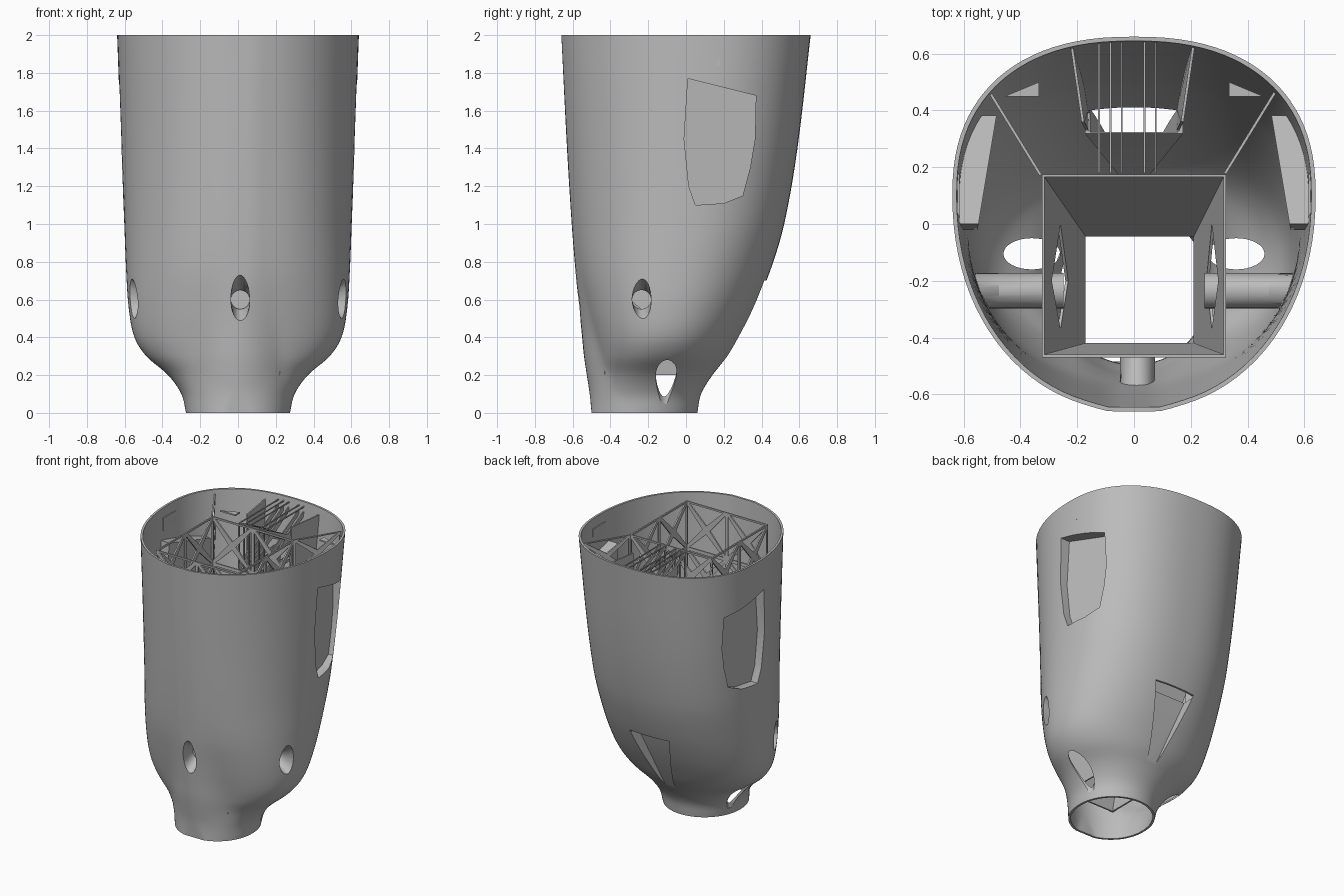
import bpy, bmesh
from math import sin, cos, pi, sqrt, copysign, radians
from mathutils import Vector

cube = bpy.data.objects.get("Cube")
if cube:
    bpy.data.objects.remove(cube, do_unlink=True)

COLOUR = (0.5, 0.5, 0.5, 1)
grey = bpy.data.materials.new("plain_grey")
grey.use_nodes = True
grey.diffuse_color = COLOUR
grey.node_tree.nodes["Principled BSDF"].inputs["Base Color"].default_value = COLOUR

def finish(bm, name):
    bmesh.ops.recalc_face_normals(bm, faces=bm.faces)
    mesh = bpy.data.meshes.new(name)
    bm.to_mesh(mesh)
    bm.free()
    mesh.materials.append(grey)
    ob = bpy.data.objects.new(name, mesh)
    bpy.context.collection.objects.link(ob)
    return ob

def boolean(target, cutter, operation="DIFFERENCE", keep=False):
    mod = target.modifiers.new("cut", "BOOLEAN")
    mod.operation, mod.object, mod.solver = operation, cutter, "EXACT"
    bpy.context.view_layer.objects.active = target
    bpy.ops.object.modifier_apply(modifier=mod.name)
    if not keep:
        bpy.data.objects.remove(cutter, do_unlink=True)

def loft(rings, name):
    bm = bmesh.new()
    rows = [[bm.verts.new(p) for p in ring] for ring in rings]
    n = len(rows[0])
    for a, b in zip(rows, rows[1:]):
        for i in range(n):
            j = (i + 1) % n
            bm.faces.new((a[i], a[j], b[j], b[i]))
    bm.faces.new(rows[0])
    bm.faces.new(rows[-1])
    return finish(bm, name)

def hull(points, name):
    bm = bmesh.new()
    for p in points:
        bm.verts.new(p)
    bmesh.ops.convex_hull(bm, input=bm.verts)
    bmesh.ops.dissolve_limit(bm, angle_limit=0.01, verts=bm.verts, edges=bm.edges)
    return finish(bm, name)

# Shell stations: z, half width, front of neck ridge, front of body, back, widest y
STATIONS = [
    (0, .275, -.5, -.5, .06, -.22), (.1, .3, -.51, -.485, .08, -.21),
    (.2, .37, -.525, -.47, .14, -.19), (.3, .485, -.54, -.48, .22, -.15),
    (.4, .548, -.55, -.5, .28, -.12), (.55, .578, -.565, -.535, .36, -.09),
    (.75, .592, -.585, -.575, .445, -.05), (1, .602, -.605, -.6, .52, 0),
    (1.4, .618, -.63, -.625, .59, .05), (2, .64, -.66, -.66, .66, .1)]

def stations(steps=5):
    s = [Vector(row) for row in STATIONS]
    for i in range(len(s) - 1):
        p, a, b, q = s[max(i - 1, 0)], s[i], s[i + 1], s[min(i + 2, len(s) - 1)]
        dz = b[0] - a[0]
        ma = (b - p) * (dz / (b[0] - p[0]))
        mb = (q - a) * (dz / (q[0] - a[0]))
        for k in range(steps):
            t = k / steps
            v = a * (2*t**3 - 3*t*t + 1) + ma * (t**3 - 2*t*t + t)
            yield v + b * (3*t*t - 2*t**3) + mb * (t**3 - t*t)
    yield s[-1]

def section(row, wall, segments=96):
    z, hw, ridge, front, back, mid = row
    hw, ridge, front, back = hw - wall, ridge + wall, front + wall, back - wall
    r, soft, ring = 0.275 - wall, 0.04, []
    for i in range(segments):
        a = 2 * pi * i / segments
        e = 2 / (2 + (0.35 * min(z, 1) if sin(a) > 0 else 0.1))
        x = hw * copysign(abs(cos(a)) ** e, cos(a))
        reach = back - mid if sin(a) > 0 else mid - front
        y = mid + reach * copysign(abs(sin(a)) ** e, sin(a))
        if sin(a) < 0:  # blend the neck ridge into the front
            d = min(abs(x), r)
            column = ridge + r - sqrt(r * r - d * d) + 3 * (abs(x) - d)
            h = max(soft - abs(y - column), 0) / soft
            y = max(min(y, column) - h * h * soft / 4, ridge)
        ring.append((x, y, z))
    return ring

def shell_solid(name, wall=0.0, over=0.0):
    rings = [section(row, wall) for row in stations()]
    if over:
        rings.insert(0, [(x, y, -over) for x, y, z in rings[0]])
        rings.append([(x, y, z + over) for x, y, z in rings[-1]])
    return loft(rings, name)

# Flared tube running inwards along a direction
def tube(start, direction, length, grow, name):
    start, d = Vector(start), Vector(direction)
    side = d.cross(Vector((0, 0, 1)))
    rings = []
    for depth, tall in ((-.1, .19), (.1, .05), (length + grow, .05)):
        rings.append([start + d * depth + side * cos(k * pi / 16) * (.05 + grow)
                      + Vector((0, 0, sin(k * pi / 16) * (tall + grow))) for k in range(32)])
    return loft(rings, name)

POCKET = [(.01, 1.77), (.37, 1.68), (.365, 1.45), (.34, 1.3), (.3, 1.15),
          (.2, 1.11), (.05, 1.1), (.015, 1.2), (-.01, 1.45)]

def pocket(s, grow, name):
    pts = []
    for y, z in POCKET:
        y, z = y + (y - .18) * grow * 5, z + (z - 1.44) * grow * 3
        pts += [(s * (.56 - y / 6 - grow), y, z), (s * .8, y, z)]
    return hull(pts, name)

def back_notch(grow, top, name):
    return hull([(s * (w + grow), y - (grow if y < .5 else 0), z) for s in (1, -1)
                 for w, y, z in ((.16, .33, top), (.16, .8, top), (.03, .17, .22), (.03, .6, .22))], name)

def recesses(grow, top):
    yield back_notch(grow, top, "notch_cutter")
    yield tube((.012, -.57, .6), (0, 1, 0), .11, grow, "front_tube_cutter")
    for s in (1, -1):
        yield tube((s * .575, -.235, .6), (-s, 0, 0), .315, grow, "side_tube_cutter")
        yield pocket(s, grow, "pocket_cutter")

# Outer shell: hollow, with material left around every recess
shell = shell_solid("shell")
cavity = shell_solid("cavity", .015, .05)
clip = shell_solid("clip", .008, .05)
for thick in recesses(.012, .68):
    boolean(cavity, thick)
boolean(shell, cavity)
for hollow in recesses(0, .7):
    boolean(shell, hollow)
for s in (1, -1):  # oval holes through the shoulders
    oval = [[(s * (.36 + .1 * cos(k * pi / 16)), -.105 + .055 * sin(k * pi / 16), z)
             for k in range(32)] for z in (.05, .32)]
    boolean(shell, loft(oval, "oval_cutter"))

# Thin panel over four corners, optionally pierced by triangles
def panel(name, corners, nu=1, nv=1, border=0.0, thick=.01, clipped=False):
    a, b, c, d = map(Vector, corners)
    bm = bmesh.new()
    grid = [[bm.verts.new((a.lerp(b, u / nu)).lerp(d.lerp(c, u / nu), v / nv))
             for u in range(nu + 1)] for v in range(nv + 1)]
    for v in range(nv):
        for u in range(nu):
            bm.faces.new((grid[v][u], grid[v][u + 1], grid[v + 1][u + 1], grid[v + 1][u]))
    if border:
        bmesh.ops.poke(bm, faces=bm.faces)
        inner = list(bm.faces)
        bmesh.ops.inset_individual(bm, faces=inner, thickness=border)
        bmesh.ops.delete(bm, geom=inner, context="FACES")
    bm.normal_update()
    bmesh.ops.solidify(bm, geom=list(bm.faces), thickness=thick)
    ob = finish(bm, name)
    if clipped:
        boolean(ob, clip, "INTERSECT", keep=True)
    return ob

def upright(name, p, q, low, high, **kw):
    return panel(name, [(*p, low), (*q, low), (*q, high), (*p, high)], **kw)

# Central bay: pierced upright walls above a square funnel
RIM = [(-.325, -.47), (.325, -.47), (.325, .175), (-.325, .175)]
OUTLET = [(-.18, -.43), (.22, -.43), (.22, -.035), (-.18, -.035)]
for i, side in enumerate(("front", "left", "back", "right")):
    j = (i + 1) % 4
    upright(side + "_bay_wall", RIM[i], RIM[j], .95, 1.97, nu=2, nv=3, border=.03)
    slope = panel(side + "_funnel", [(*OUTLET[i], .2), (*OUTLET[j], .2), (*RIM[j], .95), (*RIM[i], .95)])
    if side in ("left", "right"):
        s = 1 if side == "left" else -1
        diamond = [(s * x, y, z) for x in (.1, .5)
                   for y, z in ((-.37, .66), (-.2, .52), (.0, .66), (-.2, .82))]
        boolean(slope, hull(diamond, "diamond_cutter"))

# Braces, duct sides and small fittings at the back
for s, side in ((1, "left"), (-1, "right")):
    upright(side + "_back_brace", (s * .325, .175), (s * .5, .46), .95, 1.97, nv=4, border=.025, clipped=True)
    panel(side + "_duct_side", [(s * .16, .33, .68), (s * .165, .5, .68), (s * .225, .7, 1.95),
                                (s * .175, .36, 1.95)], clipped=True)
    hull([(s * x, y, z) for z in (1.86, 1.87) for x, y in ((.335, .5), (.335, .45), (.455, .45))],
         side + "_gusset")
    hull([(s * x, y, z) for x in (.615, .632) for y in (.03, .18) for z in (1.84, 1.93)], side + "_rim_tab")
for x in (-.12, -.08, -.04, .04, .08):
    upright("back_rib", (x, .18), (x, .72), 1.0, 1.97, nv=3, border=.03, thick=.006, clipped=True)
bpy.data.objects.remove(clip, do_unlink=True)

# Smooth shell with crisp cut edges
bpy.ops.object.select_all(action="DESELECT")
shell.select_set(True)
bpy.context.view_layer.objects.active = shell
bpy.ops.object.shade_smooth_by_angle(angle=radians(30))
